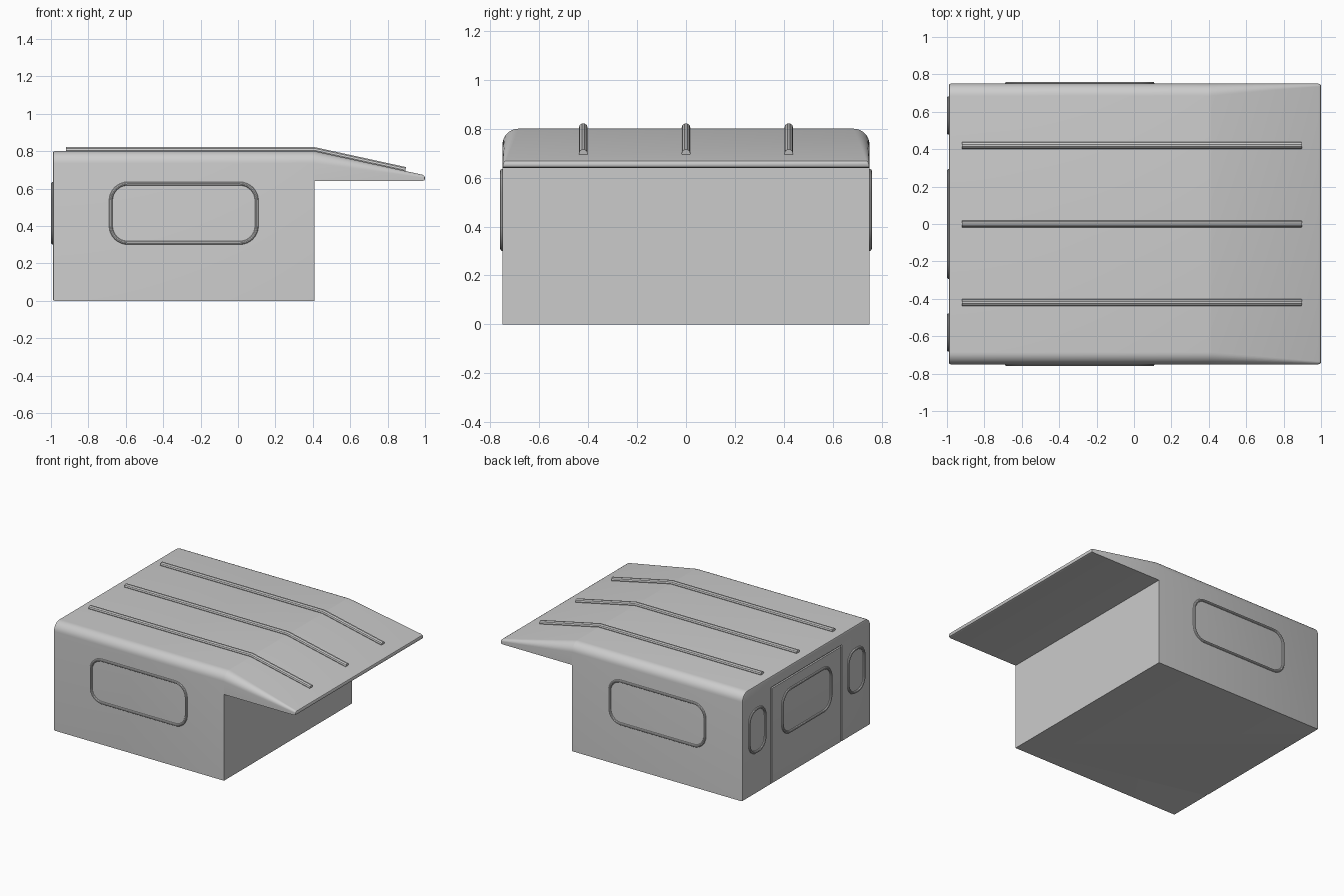
import bpy, bmesh, math
from mathutils import Vector

if "Cube" in bpy.data.objects:
    bpy.data.objects.remove(bpy.data.objects["Cube"], do_unlink=True)

grey = bpy.data.materials.new("plain grey")
grey.use_nodes = True
grey.diffuse_color = (0.6, 0.6, 0.6, 1)
grey.node_tree.nodes["Principled BSDF"].inputs["Base Color"].default_value = (0.6, 0.6, 0.6, 1)

BACK, WALL, TIP, HALF, ROOF, EAVE = -0.99, 0.41, 1.0, 0.75, 0.80, 0.64


def finish(obj):
    obj.data.materials.append(grey)
    bpy.ops.object.select_all(action='DESELECT')
    obj.select_set(True)
    bpy.context.view_layer.objects.active = obj
    bpy.ops.object.shade_smooth_by_angle(angle=math.radians(30))
    return obj


def rounded(hw, hh, r, steps=8):
    """Points of a rounded rectangle centred on the origin."""
    pts = []
    for k, (sx, sy) in enumerate([(1, 1), (-1, 1), (-1, -1), (1, -1)]):
        for i in range(steps + 1):
            a = math.pi / 2 * (k + i / steps)
            pts.append((sx * (hw - r) + r * math.cos(a), sy * (hh - r) + r * math.sin(a)))
    return pts


def section(x, low, high, half, r, steps=8):
    """Cross-section with rounded upper corners only."""
    pts = [Vector((x, -half, low)), Vector((x, half, low))]
    for side in (0, 1):
        for i in range(steps + 1):
            a = math.pi / 2 * (side + i / steps)
            cy = (half - r) * (1 if side == 0 else -1)
            pts.append(Vector((x, cy + r * math.cos(a), high - r + r * math.sin(a))))
    return pts


def loft(name, sections):
    bm = bmesh.new()
    rings = [[bm.verts.new(p) for p in s] for s in sections]
    for a, b in zip(rings, rings[1:]):
        for i in range(len(a)):
            j = (i + 1) % len(a)
            bm.faces.new((a[i], a[j], b[j], b[i]))
    bm.faces.new(rings[0])
    bm.faces.new(rings[-1])
    bmesh.ops.recalc_face_normals(bm, faces=bm.faces)
    mesh = bpy.data.meshes.new(name)
    bm.to_mesh(mesh)
    bm.free()
    obj = bpy.data.objects.new(name, mesh)
    bpy.context.collection.objects.link(obj)
    return obj


def tube(name, points, radius, closed):
    curve = bpy.data.curves.new(name, 'CURVE')
    curve.dimensions = '3D'
    curve.bevel_depth = radius
    curve.bevel_resolution = 3
    curve.use_fill_caps = True
    spline = curve.splines.new('POLY')
    spline.points.add(len(points) - 1)
    for p, co in zip(spline.points, points):
        p.co = (*co, 1)
    spline.use_cyclic_u = closed
    obj = bpy.data.objects.new(name, curve)
    bpy.context.collection.objects.link(obj)
    bpy.ops.object.select_all(action='DESELECT')
    obj.select_set(True)
    bpy.context.view_layer.objects.active = obj
    bpy.ops.object.convert(target='MESH')
    return finish(bpy.context.object)


# Main shell with a softened rear edge
shell = loft("shell", [
    section(BACK, 0.01, ROOF - 0.01, HALF - 0.01, 0.055),
    section(BACK + 0.003, 0.003, ROOF - 0.003, HALF - 0.003, 0.06),
    section(BACK + 0.01, 0, ROOF, HALF, 0.065),
    section(WALL, 0, ROOF, HALF, 0.065)])

# Sloping roof overhang with a rounded lip
loft_tip = [
    section(WALL, EAVE, ROOF, HALF, 0.065),
    section(TIP - 0.015, EAVE, 0.674, HALF, 0.015),
    section(TIP - 0.004, EAVE + 0.004, 0.668, HALF - 0.003, 0.012),
    section(TIP, EAVE + 0.012, 0.66, HALF - 0.01, 0.006)]
finish(loft("roof_overhang", loft_tip))

# Door outline grooves cut into the rear wall
DOOR, TOP, GAP = 0.41, 0.72, 0.012
for name, centre, size in (
        ("left_groove_cutter", (BACK, DOOR, TOP / 2 - 0.05), (0.024, GAP, TOP + 0.1)),
        ("right_groove_cutter", (BACK, -DOOR, TOP / 2 - 0.05), (0.024, GAP, TOP + 0.1)),
        ("top_groove_cutter", (BACK, 0, TOP - GAP / 2), (0.025, 2 * DOOR + GAP / 2, GAP))):
    bpy.ops.mesh.primitive_cube_add(size=1, location=centre)
    cutter = bpy.context.object
    cutter.name = name
    cutter.scale = size
    cutter.hide_render = True
    cut = shell.modifiers.new(name, 'BOOLEAN')
    cut.operation = 'DIFFERENCE'
    cut.solver = 'EXACT'
    cut.object = cutter
    bpy.ops.object.select_all(action='DESELECT')
    shell.select_set(True)
    bpy.context.view_layer.objects.active = shell
    bpy.ops.object.modifier_apply(modifier=name)
    bpy.data.objects.remove(cutter, do_unlink=True)
finish(shell)

# Roof ribs following the bend
for label, y in (("left", 0.42), ("middle", 0), ("right", -0.42)):
    path = [(-0.92, y, 0.804), (WALL, y, 0.804), (0.895, y, 0.698)]
    tube(label + "_roof_rib", path, 0.018, False)

# Window frames on both sides
MID, TALL, BEAD = 0.468, 0.158, 0.01
for label, side in (("front", -1), ("back", 1)):
    ring = [(-0.29 + u, side * HALF, MID + v) for u, v in rounded(0.39, TALL, 0.09)]
    tube(label + "_window_frame", ring, BEAD, True)

# Window frames on the rear wall
for label, y, half, r in (("door", 0, 0.285, 0.09), ("left_small", 0.58, 0.093, 0.08),
                          ("right_small", -0.58, 0.093, 0.08)):
    ring = [(BACK, y + u, MID + v) for u, v in rounded(half, TALL, r)]
    tube(label + "_window_frame", ring, BEAD, True)
